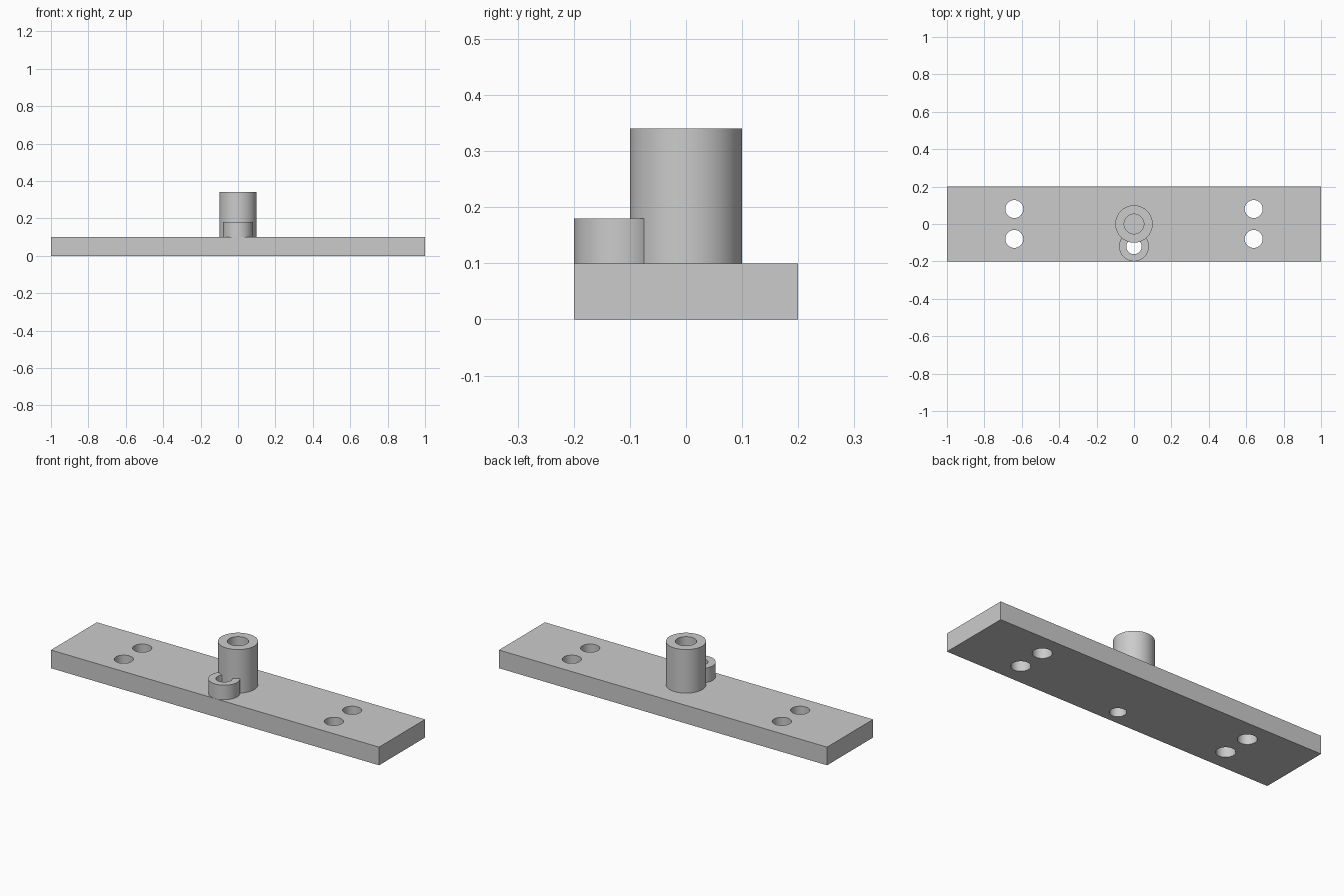
import bpy
import math

cube = bpy.data.objects.get("Cube")
if cube:
    bpy.data.objects.remove(cube, do_unlink=True)

GREY = (0.6, 0.6, 0.6, 1.0)
PLATE_TOP = 0.1

metal = bpy.data.materials.new("plain grey")
metal.use_nodes = True
metal.diffuse_color = GREY
metal.node_tree.nodes["Principled BSDF"].inputs["Base Color"].default_value = GREY


def cylinder(name, x, y, z0, z1, radius):
    bpy.ops.mesh.primitive_cylinder_add(
        vertices=64, radius=radius, depth=z1 - z0, location=(x, y, (z0 + z1) / 2))
    obj = bpy.context.object
    obj.name = name
    obj.data.materials.append(metal)
    return obj


def combine(target, tool, operation):
    mod = target.modifiers.new(operation.title(), "BOOLEAN")
    mod.operation = operation
    mod.solver = "EXACT"
    mod.object = tool
    bpy.context.view_layer.objects.active = target
    bpy.ops.object.modifier_apply(modifier=mod.name)
    bpy.data.objects.remove(tool, do_unlink=True)


# Flat base plate
bpy.ops.mesh.primitive_cube_add(size=1, location=(0, 0, PLATE_TOP / 2))
plate = bpy.context.object
plate.name = "mounting_plate"
plate.scale = (2, 0.4, PLATE_TOP)
bpy.ops.object.transform_apply(location=True, scale=True)
plate.data.materials.append(metal)

# Two pairs of screw holes
for x in (-0.64, 0.64):
    for y in (-0.08, 0.08):
        combine(plate, cylinder("screw_hole", x, y, -0.1, 0.2, 0.048), "DIFFERENCE")

# Small boss with a hole right through the plate
combine(plate, cylinder("small_boss", 0, -0.12, 0.05, 0.18, 0.0795), "UNION")
combine(plate, cylinder("boss_hole", 0, -0.12, -0.1, 0.3, 0.041), "DIFFERENCE")

# Tall post with a blind bore
post = cylinder("post", 0, 0, PLATE_TOP, 0.34, 0.1)
combine(plate, post, "UNION")
combine(plate, cylinder("post_bore", 0, 0, PLATE_TOP, 0.5, 0.053), "DIFFERENCE")

# Smooth round walls, crisp edges
bpy.ops.object.select_all(action="DESELECT")
plate.select_set(True)
bpy.context.view_layer.objects.active = plate
bpy.ops.object.shade_smooth_by_angle(angle=math.radians(30))
